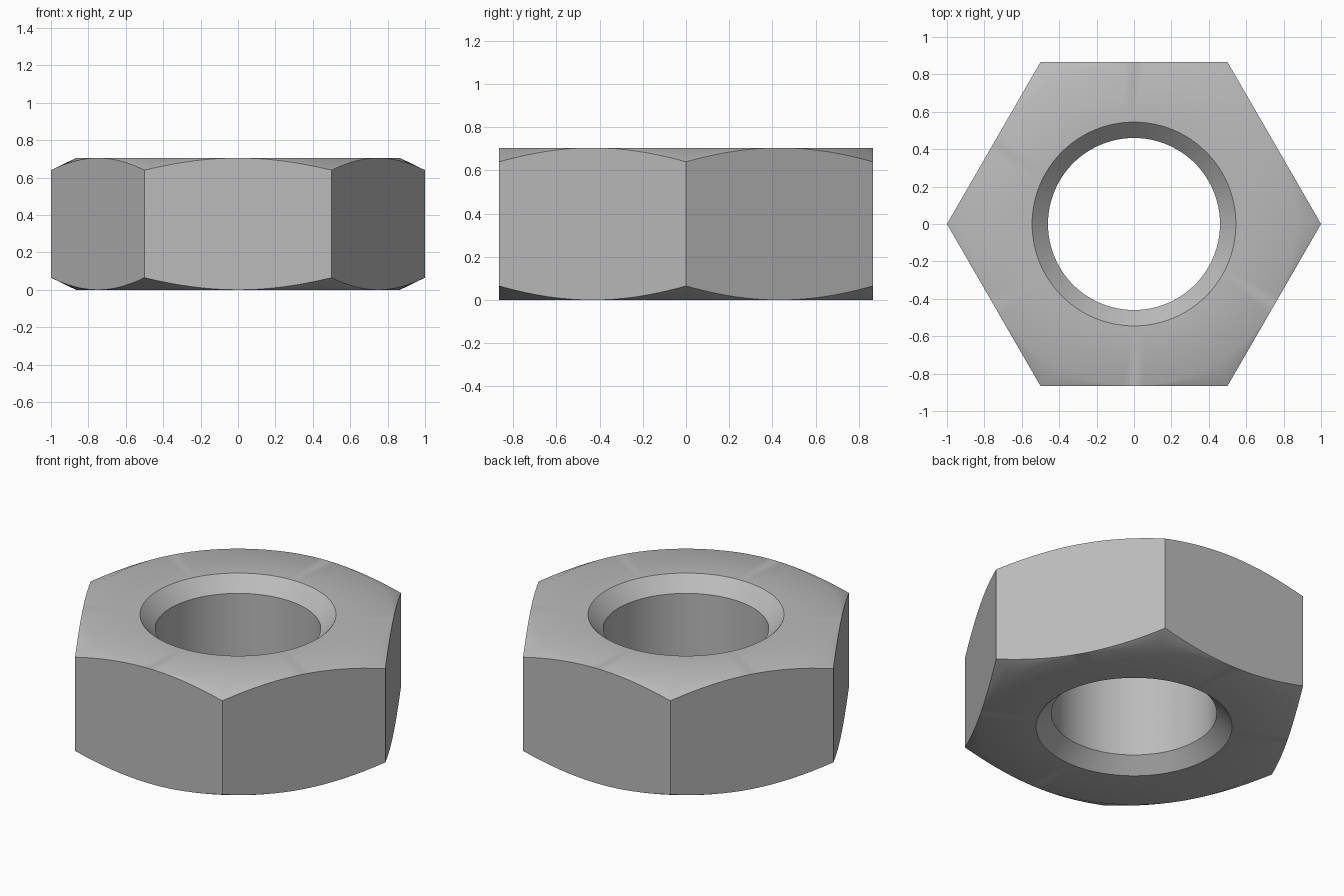
import bpy, bmesh, math

if "Cube" in bpy.data.objects:
    bpy.data.objects.remove(bpy.data.objects["Cube"])

H = 0.705            # nut height
FLAT = 0.866         # half width across flats
MINOR, MAJOR = 0.46, 0.543
RIM = 0.545          # countersink radius
PITCH = 0.16
SEG = 96

steel = bpy.data.materials.new("steel grey")
steel.diffuse_color = (0.5, 0.5, 0.5, 1)
steel.use_nodes = True
steel.node_tree.nodes["Principled BSDF"].inputs["Base Color"].default_value = steel.diffuse_color


def make_object(name, bm):
    bmesh.ops.remove_doubles(bm, verts=bm.verts, dist=1e-5)
    bmesh.ops.recalc_face_normals(bm, faces=bm.faces)
    mesh = bpy.data.meshes.new(name)
    bm.to_mesh(mesh)
    bm.free()
    mesh.materials.append(steel)
    ob = bpy.data.objects.new(name, mesh)
    bpy.context.collection.objects.link(ob)
    return ob


def polar(r, a, z):
    return (r * math.cos(a), r * math.sin(a), z)


def nut_body():
    """Closed ring section swept round: bore, countersinks, faces, corner chamfers, hex sides."""
    bm = bmesh.new()
    cols = []
    for i in range(SEG):
        a = 2 * math.pi * i / SEG
        off = a % (math.pi / 3) - math.pi / 6
        r = FLAT / math.cos(off)
        drop = (r - FLAT) * 0.485
        depth = RIM - MINOR
        section = [(MINOR, depth), (RIM, 0), (FLAT, 0), (r, drop),
                   (r, H - drop), (FLAT, H), (RIM, H), (MINOR, H - depth)]
        cols.append([bm.verts.new(polar(q, a, z)) for q, z in section])
    for i, c in enumerate(cols):
        d = cols[(i + 1) % SEG]
        for j in range(8):
            k = (j + 1) % 8
            bm.faces.new((c[j], d[j], d[k], c[k]))
    return make_object("nut", bm)


def thread_cutter():
    """Right-handed screw rod, reaching past both ends of the nut."""
    bm = bmesh.new()
    turns = 8
    crest = 0.44
    run = (MAJOR - crest) * math.tan(math.pi / 6)
    root = 0.02
    # one pitch of the thread, measured from the upper edge of the root
    prof = [(crest, -root - run), (MAJOR, -root), (MAJOR, 0), (crest, run)]
    start = math.radians(200.7)
    z0 = H - 6 * PITCH
    rows = []
    for t in range((turns + 1) * SEG + 1):
        a = start + 2 * math.pi * t / SEG
        rows.append([bm.verts.new(polar(r, a, z0 + z + PITCH * t / SEG)) for r, z in prof])
    last = turns * SEG
    for t in range(last):
        c, d = rows[t], rows[t + 1]
        c, d = c + [rows[t + SEG][0]], d + [rows[t + 1 + SEG][0]]
        for j in range(4):
            bm.faces.new((c[j], d[j], d[j + 1], c[j + 1]))
    # fan caps over both spiral ends
    low = [rows[t][0] for t in range(SEG + 1)] + rows[0][:0:-1]
    high = [rows[last + t][0] for t in range(SEG + 1)] + rows[last][:0:-1]
    for loop, z in ((low, z0 - 0.4), (high, z0 + (turns + 1) * PITCH + 0.4)):
        tip = bm.verts.new((0, 0, z))
        for i, v in enumerate(loop):
            bm.faces.new((v, loop[(i + 1) % len(loop)], tip))
    bmesh.ops.delete(bm, geom=[v for v in bm.verts if not v.link_faces], context='VERTS')
    return make_object("thread_cutter", bm)


nut = nut_body()
cutter = thread_cutter()

# cut the thread into the bore, then drop the cutter
cut = nut.modifiers.new("thread", 'BOOLEAN')
cut.operation = 'DIFFERENCE'
cut.solver = 'EXACT'
cut.object = cutter
bpy.context.view_layer.objects.active = nut
nut.select_set(True)
cutter.select_set(False)
bpy.ops.object.modifier_apply(modifier=cut.name)
bpy.data.objects.remove(cutter, do_unlink=True)

bpy.ops.object.shade_smooth_by_angle(angle=math.radians(29))
